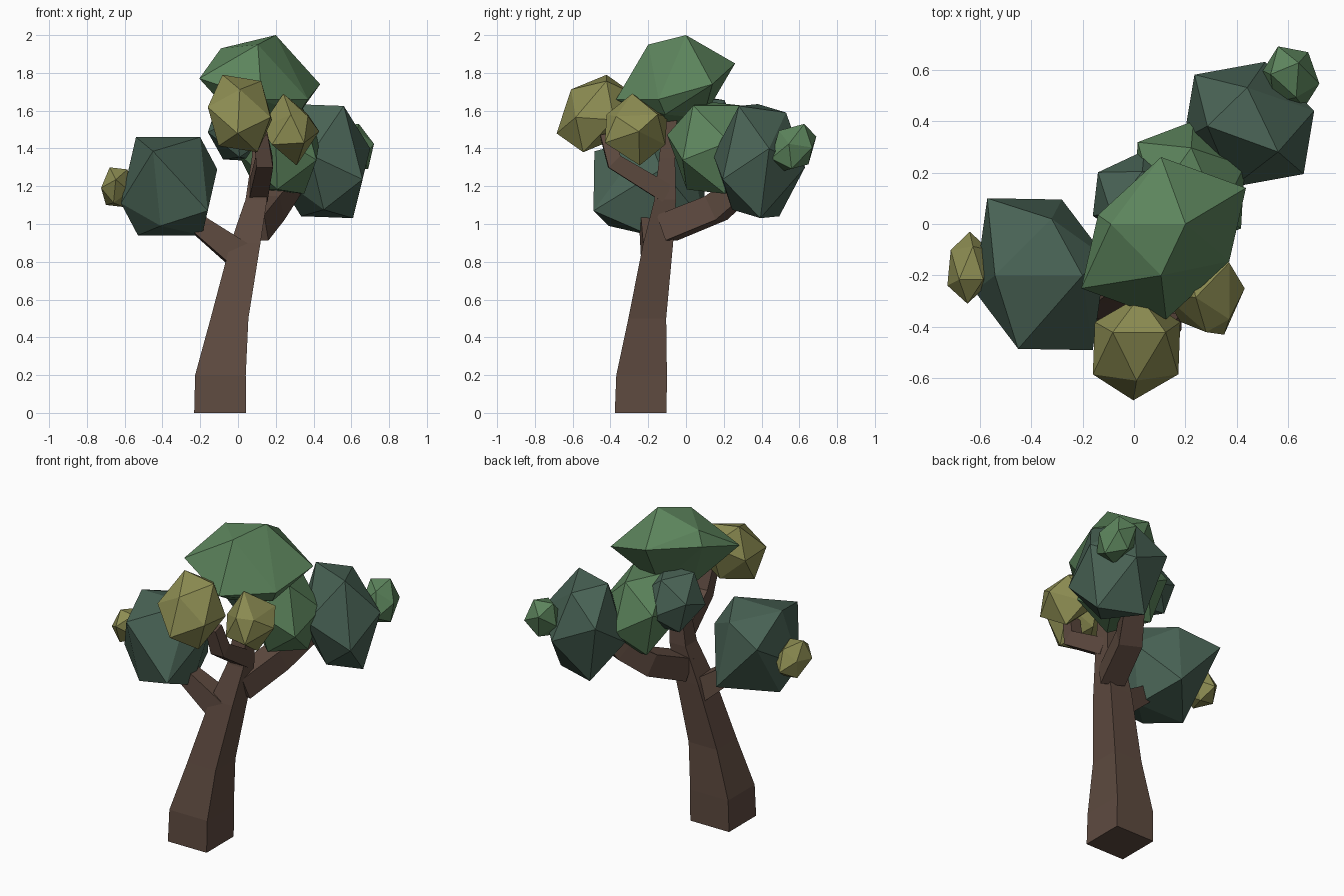
import bpy, bmesh
from mathutils import Vector, Matrix

if "Cube" in bpy.data.objects:
    bpy.data.objects.remove(bpy.data.objects["Cube"])


def material(name, rgb):
    m = bpy.data.materials.new(name)
    m.diffuse_color = (*rgb, 1)
    m.use_nodes = True
    m.node_tree.nodes["Principled BSDF"].inputs["Base Color"].default_value = m.diffuse_color
    return m


BARK = material("bark_brown", (0.112, 0.069, 0.051))
GREEN = material("leaf_green", (0.107, 0.231, 0.107))
TEAL = material("dark_leaf_green", (0.065, 0.122, 0.089))
OLIVE = material("olive_leaf", (0.262, 0.262, 0.084))


def finish(bm, name, mat):
    bmesh.ops.recalc_face_normals(bm, faces=bm.faces[:])
    me = bpy.data.meshes.new(name)
    bm.to_mesh(me)
    bm.free()
    me.materials.append(mat)
    bpy.context.collection.objects.link(bpy.data.objects.new(name, me))


def limb(name, path, level=False):
    """Square tube through (x, y, z, half width); level keeps rings horizontal."""
    bm = bmesh.new()
    pts = [Vector(p[:3]) for p in path]
    along = pts[-1] - pts[0]
    side = Vector((1, 0, 0)) if level else Vector((along.y, -along.x, 0)).normalized()
    rings = []
    for i, p in enumerate(pts):
        t = pts[min(i + 1, len(pts) - 1)] - pts[max(i - 1, 0)]
        up = Vector((0, 1, 0)) if level else side.cross(t).normalized()
        h = path[i][3]
        rings.append([bm.verts.new(p + side * a * h + up * b * h)
                      for a, b in ((-1, -1), (1, -1), (1, 1), (-1, 1))])
    for r, s in zip(rings, rings[1:]):
        for k in range(4):
            bm.faces.new((r[k], r[(k + 1) % 4], s[(k + 1) % 4], s[k]))
    bm.faces.new(rings[0])
    bm.faces.new(rings[-1])
    finish(bm, name, BARK)


def clump(name, mat, lo, hi, top_face):
    """Skewed icosahedron: one face set by its corners, then fitted to a box."""
    bm = bmesh.new()
    bmesh.ops.create_icosphere(bm, subdivisions=1, radius=1)
    lo, hi = Vector(lo), Vector(hi)
    mid, half = (lo + hi) / 2, (hi - lo) / 2
    bm.faces.ensure_lookup_table()
    src = Matrix([v.co for v in bm.faces[0].verts]).transposed()
    dst = Matrix([Vector(p) - mid for p in top_face]).transposed()
    skew = dst @ src.inverted()
    for v in bm.verts:
        v.co = skew @ v.co
    size = [max(abs(v.co[i]) for v in bm.verts) for i in range(3)]
    for v in bm.verts:
        v.co = Vector([mid[i] + v.co[i] * half[i] / size[i] for i in range(3)])
    finish(bm, name, mat)


def big_clump(name, mat, centre, corners):
    """Uneven twelve-cornered clump: six corners and their opposites, wrapped."""
    bm = bmesh.new()
    c = Vector(centre)
    for p in corners:
        bm.verts.new(p)
        bm.verts.new(2 * c - Vector(p))
    bmesh.ops.convex_hull(bm, input=bm.verts[:])
    loose = [v for v in bm.verts if not v.link_faces]
    bmesh.ops.delete(bm, geom=loose, context='VERTS')
    finish(bm, name, mat)


# trunk and branches
limb("trunk", [(-.095, -.24, 0, .137), (-.093, -.235, .2, .134), (-.045, -.205, .5, .1),
               (.04, -.147, .9, .079), (.097, -.11, 1.13, .057), (.115, -.1, 1.35, .042),
               (.12, -.08, 1.62, .035)], level=True)
limb("left_branch", [(0, -.16, .84, .072), (-.2, -.19, .99, .052), (-.34, -.2, 1.12, .04)])
limb("back_branch", [(.085, -.1, .98, .072), (.17, .16, 1.085, .07),
                     (.26, .3, 1.2, .06), (.32, .38, 1.34, .05)])
limb("front_branch", [(.105, -.1, 1.16, .05), (.14, -.38, 1.33, .044), (.12, -.42, 1.48, .036)])

# large leaf clumps
big_clump("crown_leaves", GREEN, (.115, -.055, 1.755),
          [(.2, 0, 2.0), (-.09, 0, 1.93), (.105, -.2, 1.95),
           (.105, .26, 1.85), (-.205, -.25, 1.77), (.37, -.145, 1.66)])
big_clump("left_leaves", TEAL, (-.365, -.195, 1.2),
          [(-.57, .10, 1.33), (-.45, -.485, 1.385), (-.62, -.26, 1.11),
           (-.53, -.19, .94), (-.54, -.2, 1.46), (-.32, .02, 1.41)])
big_clump("right_leaves", TEAL, (.447, .387, 1.333),
          [(.235, .58, 1.43), (.51, .63, 1.3), (.7, .44, 1.4),
           (.56, .28, 1.625), (.44, .53, 1.59), (.285, .38, 1.635)])

# middle leaf clumps
clump("inner_leaves", GREEN, (.0, -.1, 1.16), (.43, .4, 1.65),
      [(.12, .1, 1.62), (.3, .05, 1.6), (.22, .28, 1.6)])
clump("back_leaves", TEAL, (-.16, -.07, 1.33), (.2, .285, 1.68),
      [(-.07, .05, 1.65), (.1, .04, 1.64), (.03, .2, 1.63)])
clump("front_leaves", OLIVE, (-.16, -.685, 1.38), (.18, -.28, 1.79),
      [(.01, -.61, 1.7), (-.08, -.42, 1.77), (.12, -.42, 1.74)])
big_clump("front_right_leaves", OLIVE, (.275, -.265, 1.5),
          [(.24, -.285, 1.69), (.43, -.25, 1.49), (.28, -.42, 1.58),
           (.37, -.15, 1.58), (.2, -.1, 1.57), (.37, -.37, 1.57)])

# small tufts on the outer ends
clump("left_tuft", OLIVE, (-.725, -.31, 1.09), (-.56, -.03, 1.3),
      [(-.67, -.22, 1.29), (-.6, -.22, 1.28), (-.63, -.08, 1.27)])
clump("right_tuft", GREEN, (.5, .45, 1.28), (.72, .69, 1.53),
      [(.53, .58, 1.5), (.64, .62, 1.51), (.63, .5, 1.48)])
